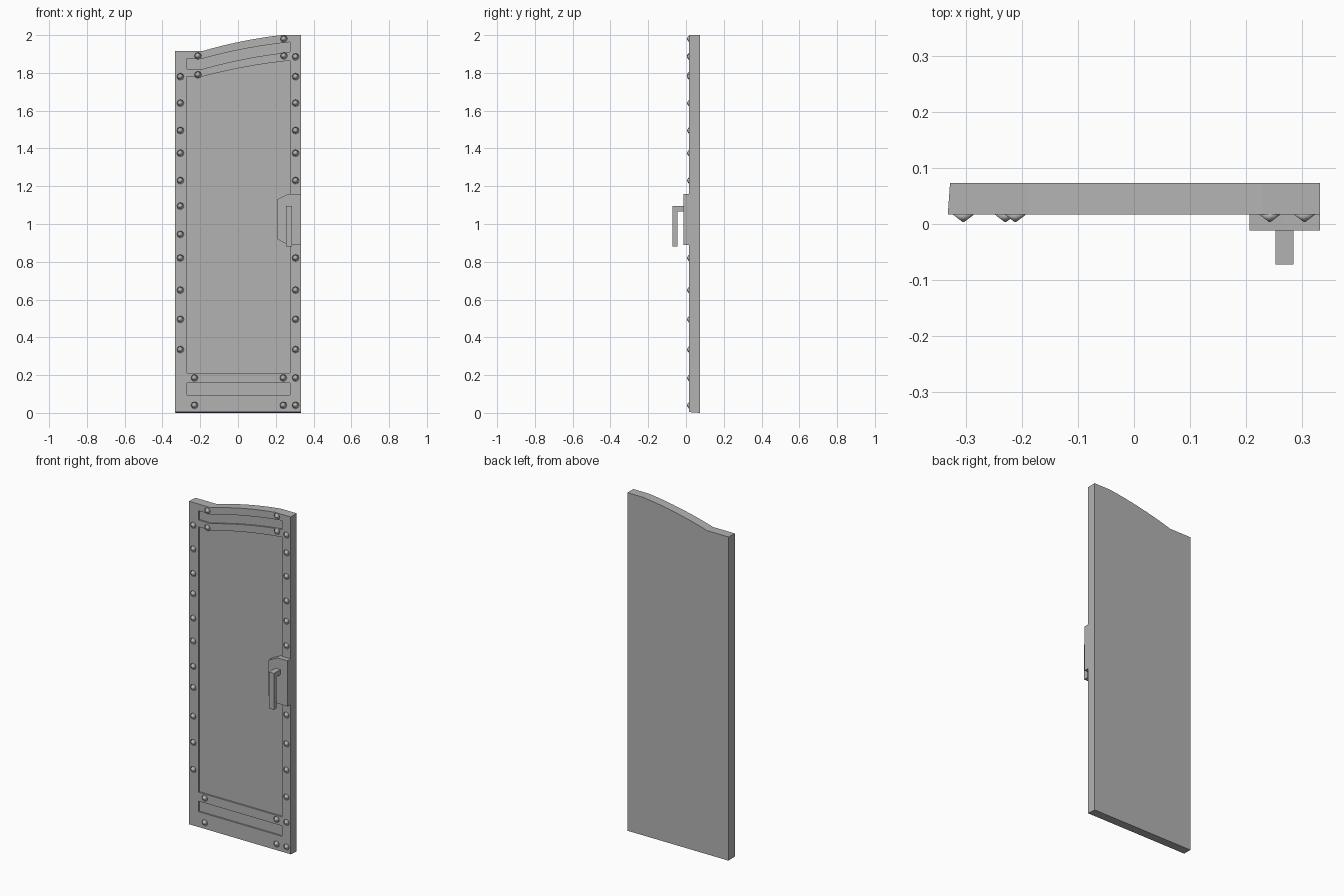
import bpy
import bmesh
from mathutils import Matrix
from math import pi

cube = bpy.data.objects.get("Cube")
if cube:
    bpy.data.objects.remove(cube)

steel = bpy.data.materials.new("grey steel")
steel.use_nodes = True
colour = (0.45, 0.45, 0.45, 1)
steel.diffuse_color = colour
steel.node_tree.nodes["Principled BSDF"].inputs["Base Color"].default_value = colour

FRONT, BACK = 0.017, 0.073
RECESS = 0.009


def finish(name, bm):
    bmesh.ops.recalc_face_normals(bm, faces=bm.faces)
    mesh = bpy.data.meshes.new(name)
    bm.to_mesh(mesh)
    bm.free()
    mesh.materials.append(steel)
    obj = bpy.data.objects.new(name, mesh)
    bpy.context.collection.objects.link(obj)
    return obj


def prism(name, outline, y0, y1, axis="y"):
    """Extrude an (x, z) outline along y, or a (y, z) outline along x."""
    bm = bmesh.new()
    place = (lambda a, b, d: (a, d, b)) if axis == "y" else (lambda a, b, d: (d, a, b))
    near = [bm.verts.new(place(a, b, y0)) for a, b in outline]
    far = [bm.verts.new(place(a, b, y1)) for a, b in outline]
    bm.faces.new(near)
    bm.faces.new(far[::-1])
    for i in range(len(near)):
        j = (i + 1) % len(near)
        bm.faces.new((near[i], far[i], far[j], near[j]))
    return finish(name, bm)


def arch(left, right, z, rise, bend=-0.19, crest=0.275, steps=8):
    """Flat shoulder, then a curve that levels off towards the crest."""
    points = [(left, z)]
    for i in range(steps + 1):
        t = i / steps
        points.append((bend + (crest - bend) * t, z + rise * (1.45 * t - 0.45 * t * t)))
    if right > crest:
        points.append((right, points[-1][1]))
    return points


# Door slab with an arched top and slightly tapered left and bottom edges
outline = [(0.333, 0), (-0.333, 0)] + arch(-0.333, 0.333, 1.915, 0.085, crest=0.23)
door = prism("door_slab", outline, FRONT, BACK)
for v in door.data.vertices:
    if v.co.y > 0.05 and v.co.x < -0.3:
        v.co.x += 0.004
    if v.co.y < 0.05 and v.co.z < 0.01:
        v.co.z = 0.004

# Recessed panels cut into the front
L, R = -0.27, 0.275
panels = [
    [(R, 0.21), (L, 0.21)] + arch(L, R, 1.78, 0.085),
    arch(L, R, 1.82, 0.09)[::-1] + arch(L, R, 1.875, 0.088),
    [(R, 0.095), (L, 0.095), (L, 0.157), (R, 0.157)],
]
bpy.context.view_layer.objects.active = door
for shape in panels:
    cutter = prism("panel_cutter", shape, FRONT - 0.05, FRONT + RECESS)
    cutter.hide_render = True
    cut = door.modifiers.new("panel", "BOOLEAN")
    cut.operation = "DIFFERENCE"
    cut.solver = "EXACT"
    cut.object = cutter
    bpy.ops.object.modifier_apply(modifier=cut.name)
    bpy.data.objects.remove(cutter)

# Rivets along the frame
side_heights = [1.78, 1.64, 1.495, 1.375, 1.23, 0.82, 0.65, 0.495, 0.335]
spots = [(x, z) for x in (-0.305, 0.305) for z in side_heights]
spots += [(-0.305, z) for z in (1.095, 0.945)]
spots += [(x, z) for x in (-0.23, 0.24, 0.305) for z in (0.185, 0.04)]
spots += [(-0.212, 1.89), (-0.212, 1.79), (0.243, 1.98), (0.243, 1.89), (0.305, 1.885)]
bm = bmesh.new()
for x, z in spots:
    bmesh.ops.create_cone(
        bm, cap_ends=False, segments=8, radius1=0.019, radius2=0.002, depth=0.013,
        matrix=Matrix.Translation((x, FRONT - 0.0065, z)) @ Matrix.Rotation(pi / 2, 4, "X"))
bmesh.ops.holes_fill(bm, edges=[e for e in bm.edges if e.is_boundary])
rivets = finish("rivets", bm)
for face in rivets.data.polygons:
    face.use_smooth = True

# Lock plate with clipped inner corners
prism("lock_plate", [(0.333, 0.89), (0.265, 0.89), (0.207, 0.92), (0.207, 1.13),
                     (0.268, 1.16), (0.333, 1.16)], -0.012, FRONT + 0.015)

# Hanging handle, bent at the top
prism("handle", [(-0.012, 1.095), (-0.072, 1.095), (-0.072, 0.88), (-0.046, 0.88),
                 (-0.046, 1.065), (-0.012, 1.065)], 0.253, 0.285, axis="x")
